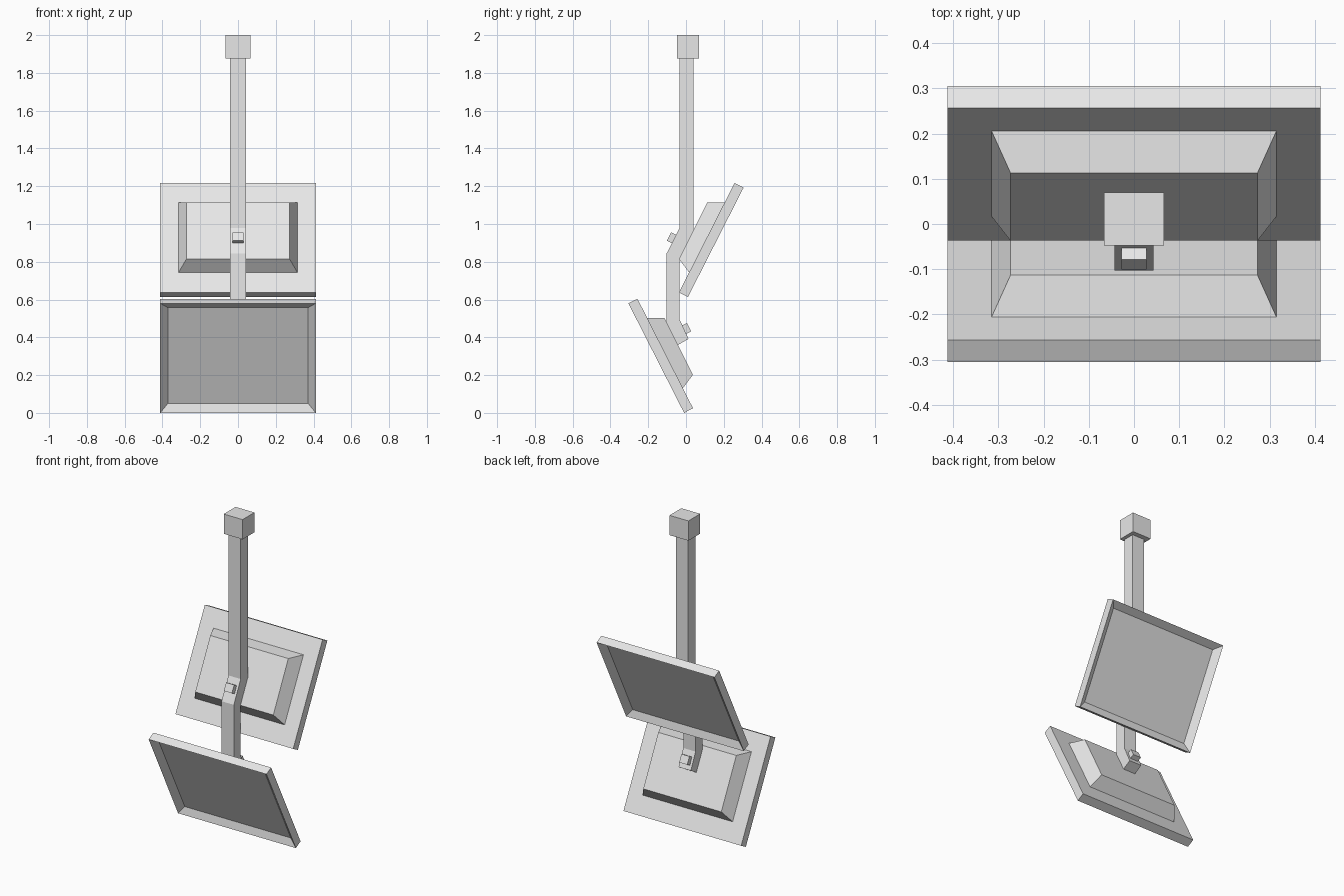
import bpy
import bmesh
from math import radians, sin, cos

cube = bpy.data.objects.get("Cube")
if cube:
    bpy.data.objects.remove(cube)

# One plain grey for the whole assembly
grey = bpy.data.materials.new("light_grey")
grey.use_nodes = True
grey.diffuse_color = (0.8, 0.8, 0.8, 1)
grey.node_tree.nodes["Principled BSDF"].inputs["Base Color"].default_value = (0.8, 0.8, 0.8, 1)

TILT = radians(27)
UP = (sin(TILT), cos(TILT))        # along a tilted panel, in (y, z)
BACK = (-cos(TILT), sin(TILT))     # out of the panel's back, in (y, z)


def loft(name, loop_a, loop_b, recess_dir=0):
    """Solid between two matching loops; optionally recess the face looking along y."""
    bm = bmesh.new()
    a = [bm.verts.new(p) for p in loop_a]
    b = [bm.verts.new(p) for p in loop_b]
    bm.faces.new(a)
    bm.faces.new(b)
    for i in range(len(a)):
        j = (i + 1) % len(a)
        bm.faces.new((a[i], a[j], b[j], b[i]))
    bmesh.ops.recalc_face_normals(bm, faces=bm.faces)
    if recess_dir:
        bm.normal_update()
        screen = max(bm.faces, key=lambda f: f.normal.y * recess_dir)
        bmesh.ops.inset_region(bm, faces=[screen], thickness=0.041, use_even_offset=True)
        bm.normal_update()
        shift = screen.normal * -0.03
        bmesh.ops.translate(bm, verts=screen.verts, vec=shift)
    mesh = bpy.data.meshes.new(name)
    bm.to_mesh(mesh)
    bm.free()
    mesh.materials.append(grey)
    obj = bpy.data.objects.new(name, mesh)
    bpy.context.scene.collection.objects.link(obj)
    return obj


def prism(name, profile, half_width, recess_dir=0):
    """Extrude a (y, z) profile symmetrically across x."""
    return loft(name, [(-half_width, y, z) for y, z in profile],
                [(half_width, y, z) for y, z in profile], recess_dir)


def rectangle(half_width, low, high):
    return [(-half_width, *low), (half_width, *low), (half_width, *high), (-half_width, *high)]


def display(prefix, side, drop):
    """Tilted screen with a tapered rear housing."""
    def place(y, z):
        return (y * side, z - drop)
    panel = [place(-0.037, 0.638), place(0.257, 1.217), place(0.305, 1.193), place(0.010, 0.613)]
    prism(prefix + "_screen_panel", panel, 0.412, side)
    loft(prefix + "_rear_housing",
         rectangle(0.315, place(0.017, 0.743), place(0.206, 1.115)),
         rectangle(0.273, place(-0.037, 0.815), place(0.113, 1.115)))


def bolt(name, y, z, side):
    """Small square block standing on a tilted stretch of the arm."""
    corners = []
    for u, n in ((-0.025, -0.005), (0.025, -0.005), (0.025, 0.03), (-0.025, 0.03)):
        corners.append((y + side * (u * UP[0] + n * BACK[0]), z + u * UP[1] + n * BACK[1]))
    prism(name, corners, 0.028)


# Two displays, back to back and one above the other
display("upper", 1, 0)
display("lower", -1, 0.613)

# Cranked hanging arm
prism("hanging_arm", [
    (-0.034, 1.88), (0.040, 1.88), (0.040, 0.968), (-0.034, 0.820), (-0.034, 0.495),
    (0.013, 0.392), (-0.042, 0.360), (-0.103, 0.482), (-0.103, 0.843), (-0.034, 0.980),
], 0.043)

# Ceiling mount block
prism("ceiling_mount", [(-0.048, 1.875), (0.070, 1.875), (0.070, 2), (-0.048, 2)], 0.066)

# Fixing blocks on the arm
bolt("upper_bolt", -0.063, 0.920, 1)
bolt("lower_bolt", -0.010, 0.440, -1)
